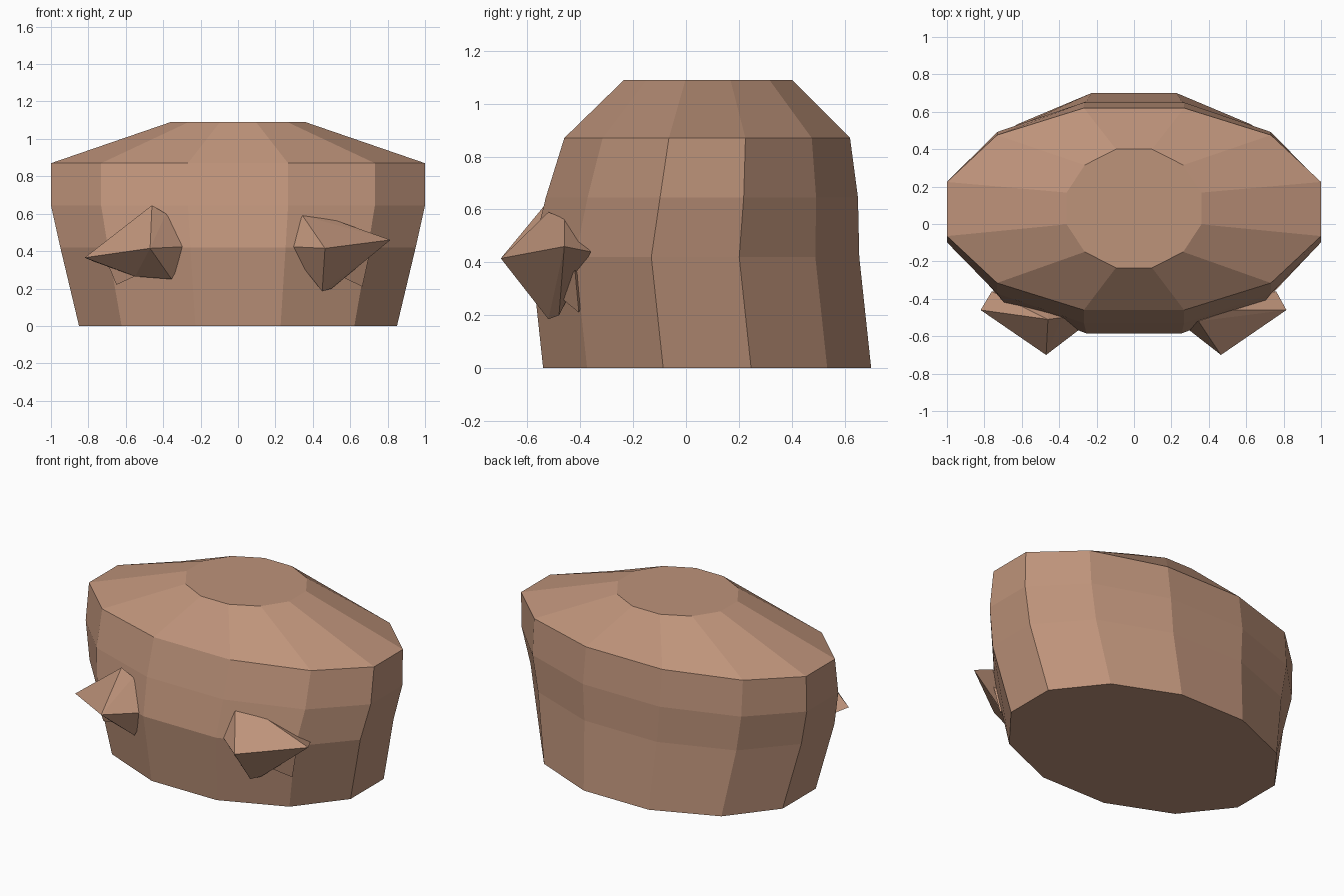
import bpy, bmesh, math

if "Cube" in bpy.data.objects:
    bpy.data.objects.remove(bpy.data.objects["Cube"])

clay = bpy.data.materials.new("warm clay brown")
clay.diffuse_color = (0.515, 0.292, 0.195, 1)
clay.use_nodes = True
clay.node_tree.nodes["Principled BSDF"].inputs["Base Color"].default_value = clay.diffuse_color


def finish(name, bm):
    bmesh.ops.recalc_face_normals(bm, faces=bm.faces)
    mesh = bpy.data.meshes.new(name)
    bm.to_mesh(mesh)
    bm.free()
    mesh.materials.append(clay)
    obj = bpy.data.objects.new(name, mesh)
    bpy.context.collection.objects.link(obj)
    return obj


def hull(name, points):
    bm = bmesh.new()
    verts = [bm.verts.new(p) for p in points]
    res = bmesh.ops.convex_hull(bm, input=verts)
    # drop points that ended up inside the hull
    loose = [v for v in bm.verts if not v.link_faces]
    bmesh.ops.delete(bm, geom=loose, context='VERTS')
    return finish(name, bm)


# Body: stacked twelve-sided oval rings (z, half width, half depth, y centre)
RINGS = [
    (0.00, 0.85, 0.62, 0.08),
    (0.42, 0.95, 0.62, 0.035),
    (0.645, 1.00, 0.59, 0.06),
    (0.87, 1.00, 0.54, 0.08),
    (1.09, 0.36, 0.317, 0.083),
]
SIDES = 12
K = math.cos(math.pi / SIDES)
bm = bmesh.new()
loops = []
for z, hw, hd, cy in RINGS:
    ring = []
    for i in range(SIDES):
        a = (i + 0.5) * math.tau / SIDES
        ring.append(bm.verts.new((hw * math.cos(a) / K, cy + hd * math.sin(a) / K, z)))
    loops.append(ring)
for low, high in zip(loops, loops[1:]):
    for i in range(SIDES):
        j = (i + 1) % SIDES
        bm.faces.new((low[i], low[j], high[j], high[i]))
bm.faces.new(loops[0][::-1])
bm.faces.new(loops[-1])
finish("body", bm)

# Right spike: faceted rock-like point on the front, with a small lower barb
hull("right_spike", [
    (0.465, -0.70, 0.415), (0.345, -0.52, 0.59), (0.52, -0.46, 0.565),
    (0.815, -0.46, 0.46), (0.76, -0.36, 0.44), (0.45, -0.52, 0.185),
    (0.50, -0.48, 0.20), (0.26, -0.54, 0.425), (0.45, -0.38, 0.42)])
hull("right_barb", [
    (0.52, -0.49, 0.28), (0.70, -0.42, 0.37),
    (0.665, -0.405, 0.21), (0.60, -0.36, 0.32)])

# Left spike: similar point, turned and tilted differently
hull("left_spike", [
    (-0.47, -0.70, 0.415), (-0.46, -0.51, 0.645), (-0.385, -0.50, 0.60),
    (-0.82, -0.46, 0.365), (-0.76, -0.36, 0.34), (-0.355, -0.53, 0.25),
    (-0.55, -0.48, 0.265), (-0.26, -0.54, 0.425), (-0.45, -0.38, 0.42)])
hull("left_barb", [
    (-0.52, -0.50, 0.28), (-0.70, -0.42, 0.34),
    (-0.65, -0.42, 0.22), (-0.60, -0.36, 0.32)])
